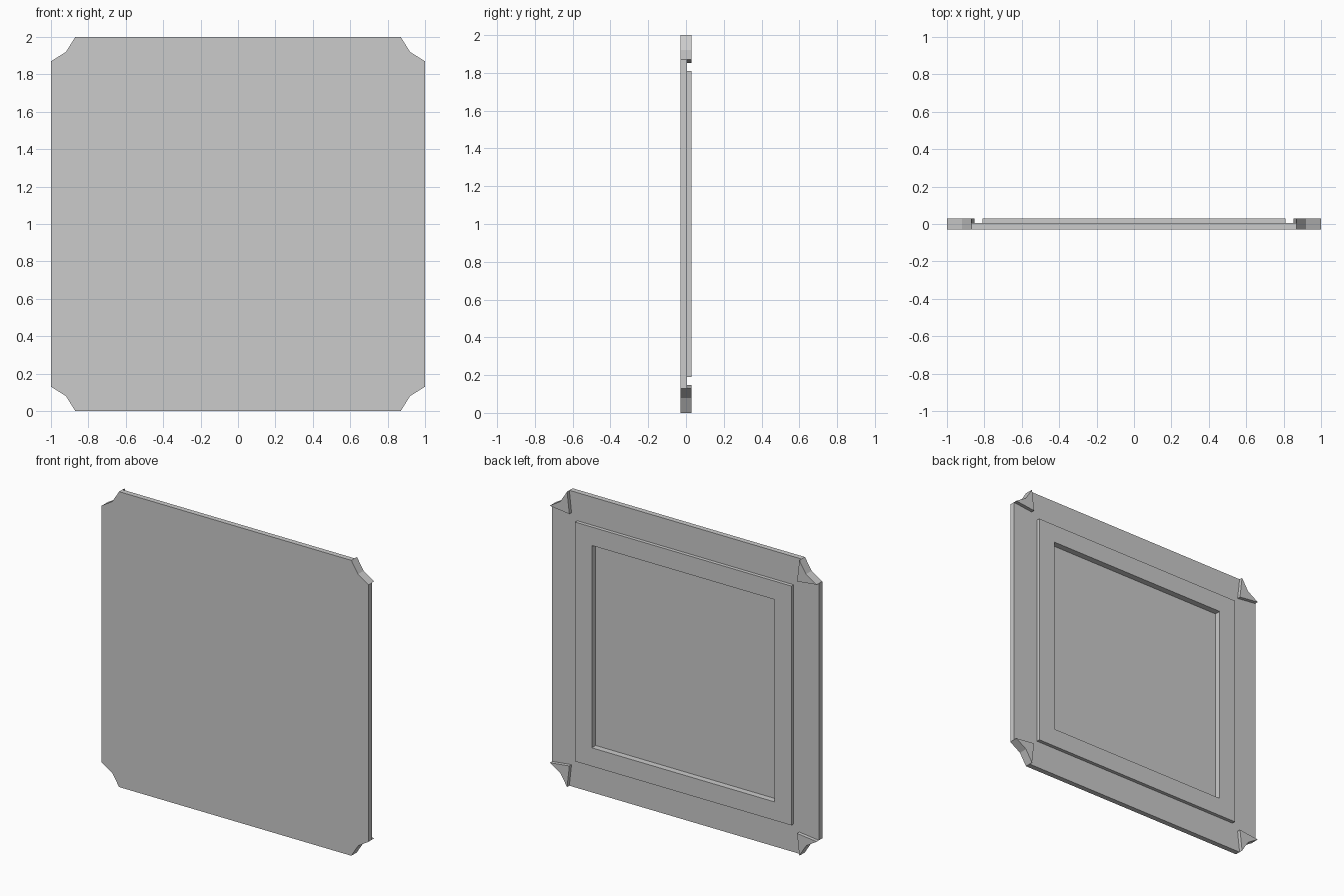
import bpy, bmesh

if "Cube" in bpy.data.objects:
    bpy.data.objects.remove(bpy.data.objects["Cube"])

FRONT, STEP, BACK = -0.03, 0.006, 0.03   # depth levels along y
RECESS = -0.012                          # floor of the recess


def prism(name, outline, y0, y1):
    """Extrude an (x, z) outline from y0 to y1; z is measured from the panel centre."""
    bm = bmesh.new()
    face = bm.faces.new([bm.verts.new((x, y0, z + 1)) for x, z in outline])
    new = bmesh.ops.extrude_face_region(bm, geom=[face])["geom"]
    bmesh.ops.translate(bm, vec=(0, y1 - y0, 0),
                        verts=[v for v in new if isinstance(v, bmesh.types.BMVert)])
    bmesh.ops.recalc_face_normals(bm, faces=bm.faces)
    mesh = bpy.data.meshes.new(name)
    bm.to_mesh(mesh)
    bm.free()
    obj = bpy.data.objects.new(name, mesh)
    bpy.context.collection.objects.link(obj)
    return obj


def square(r):
    return [(-r, -r), (r, -r), (r, r), (-r, r)]


def cut(obj, cutter):
    mod = obj.modifiers.new("recess", "BOOLEAN")
    mod.operation = "DIFFERENCE"
    mod.solver = "EXACT"
    mod.object = cutter


notch = [(1, 0.87), (0.92, 0.92), (0.87, 1)]   # notched corner, top right
quadrants = [(1, 1), (-1, 1), (-1, -1), (1, -1)]

# Main slab with four notched corners
outline = []
for sx, sz in quadrants:
    pts = [(sx * x, sz * z) for x, z in notch]
    outline += pts if sx * sz > 0 else pts[::-1]
slab = prism("panel_slab", outline, FRONT, STEP)

# Raised square frame on the back
frame = prism("back_frame", square(0.81), STEP, BACK)

# Square recess through the frame and into the slab
cutter = prism("recess_cutter", square(0.685), RECESS, 0.1)
cutter.hide_render = True
cutter.hide_viewport = True
cutter.display_type = "WIRE"
cut(slab, cutter)
cut(frame, cutter)

# Raised corner blocks on the back
for (sx, sz), label in zip(quadrants, ("top_right", "top_left", "bottom_left", "bottom_right")):
    prism("corner_block_" + label,
          [(sx * x, sz * z) for x, z in notch + [(0.853, 0.853)]], STEP, BACK)
